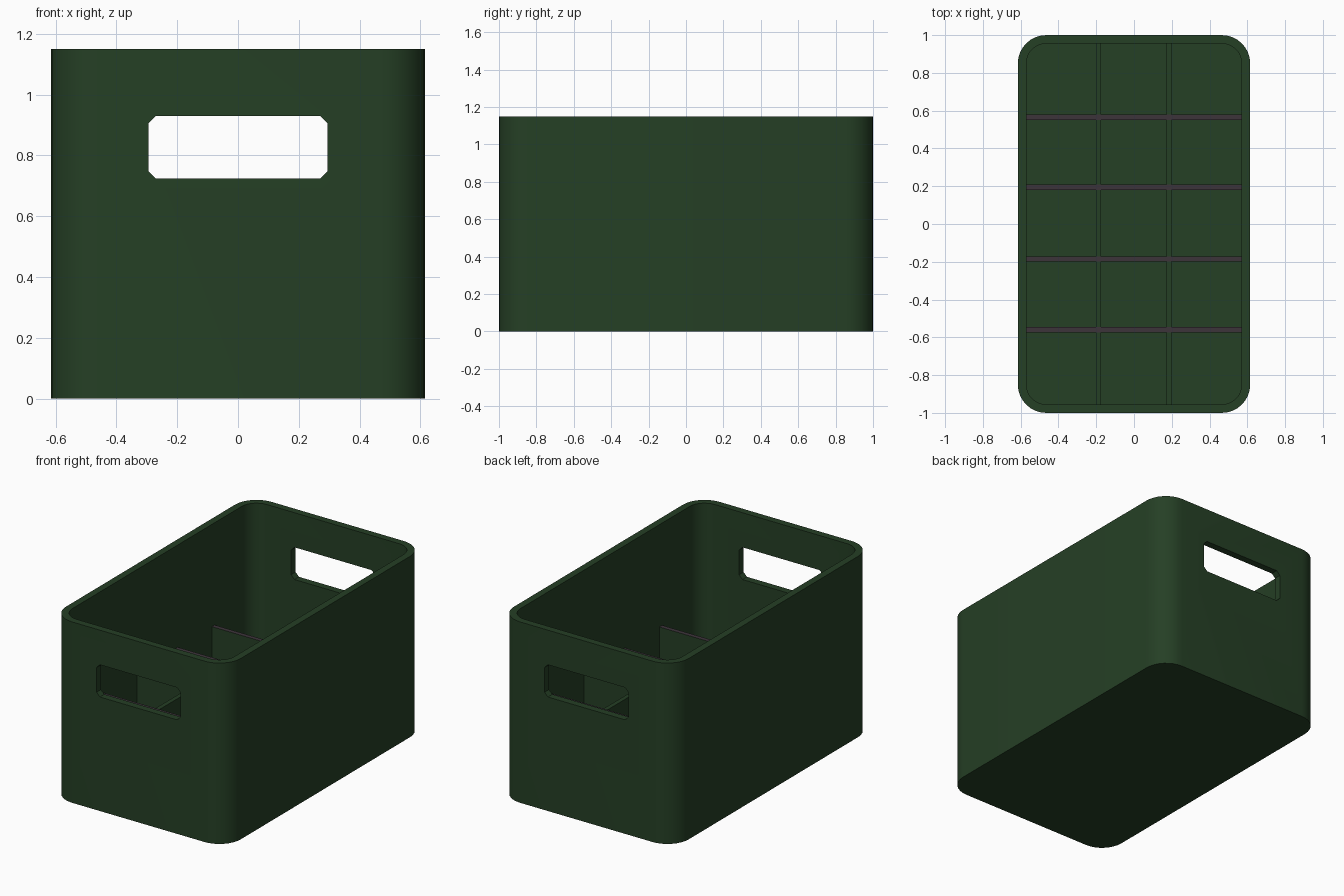
import bpy, bmesh, math

if "Cube" in bpy.data.objects:
    bpy.data.objects.remove(bpy.data.objects["Cube"])


def material(name, rgb):
    m = bpy.data.materials.new(name)
    m.diffuse_color = (*rgb, 1)
    m.use_nodes = True
    m.node_tree.nodes["Principled BSDF"].inputs["Base Color"].default_value = m.diffuse_color
    return m


green = material("dark_green", (0.0185, 0.050, 0.0185))
plum = material("plum_grey", (0.045, 0.034, 0.042))

HX, HY, HEIGHT = 0.615, 1.0, 1.15
WALL, FLOOR, RADIUS = 0.045, 0.04, 0.15
DIV_TOP, DIV_T = 0.50, 0.028


def rounded_rect(hx, hy, r, n=8):
    pts = []
    for k, (sx, sy) in enumerate([(1, 1), (-1, 1), (-1, -1), (1, -1)]):
        for i in range(n + 1):
            a = math.pi / 2 * (k + i / n)
            pts.append((sx * (hx - r) + r * math.cos(a), sy * (hy - r) + r * math.sin(a)))
    return pts


def finish(name, bm, mats):
    bmesh.ops.recalc_face_normals(bm, faces=bm.faces)
    me = bpy.data.meshes.new(name)
    bm.to_mesh(me)
    bm.free()
    for m in mats:
        me.materials.append(m)
    ob = bpy.data.objects.new(name, me)
    bpy.context.collection.objects.link(ob)
    return ob


def box(name, x0, x1, y0, y1, z0, z1, top=None):
    bm = bmesh.new()
    bmesh.ops.create_cube(bm, size=1)
    for v in bm.verts:
        v.co = (x1 if v.co.x > 0 else x0, y1 if v.co.y > 0 else y0, z1 if v.co.z > 0 else z0)
    bm.normal_update()
    if top:
        for f in bm.faces:
            f.material_index = 1 if f.normal.z > 0.5 else 0
    return finish(name, bm, [green, top] if top else [green])


# Bin shell: outer wall, rim, inner wall, floor
bm = bmesh.new()
outer = rounded_rect(HX, HY, RADIUS)
inner = rounded_rect(HX - WALL, HY - WALL, RADIUS - WALL)
loops = [[bm.verts.new((x, y, z)) for x, y in ring]
         for ring, z in ((outer, 0), (outer, HEIGHT), (inner, HEIGHT), (inner, FLOOR))]
for a, b in zip(loops, loops[1:]):
    for i in range(len(a)):
        j = (i + 1) % len(a)
        bm.faces.new((a[i], a[j], b[j], b[i]))
bm.faces.new(loops[0])
bm.faces.new(loops[-1])
shell = finish("bin_shell", bm, [green])

# Hand holes: one chamfered slot cut through both end walls
w, z0, z1, c = 0.295, 0.725, 0.93, 0.024
half = [(w - c, z0), (w, z0 + c), (w, z1 - c), (w - c, z1)]
slot = half + [(-x, z) for x, z in reversed(half)]
bm = bmesh.new()
face = bm.faces.new([bm.verts.new((x, -1.2, z)) for x, z in slot])
new = bmesh.ops.extrude_face_region(bm, geom=[face])["geom"]
bmesh.ops.translate(bm, vec=(0, 2.4, 0), verts=[v for v in new if isinstance(v, bmesh.types.BMVert)])
cutter = finish("hand_hole_cutter", bm, [green])
cutter.hide_render = True

bpy.context.view_layer.objects.active = shell
shell.select_set(True)
mod = shell.modifiers.new("hand_holes", 'BOOLEAN')
mod.operation, mod.solver, mod.object = 'DIFFERENCE', 'EXACT', cutter
bpy.ops.object.modifier_apply(modifier=mod.name)
bpy.data.objects.remove(cutter)
bpy.ops.object.shade_smooth_by_angle(angle=math.radians(30))

# Cross dividers with plum tops
ix, iy = HX - WALL + 0.005, HY - WALL + 0.005
for y in (-0.56, -0.185, 0.195, 0.565):
    box("cross_divider", -ix, ix, y - DIV_T / 2, y + DIV_T / 2, FLOOR - 0.01, DIV_TOP, plum)

# Lengthwise dividers
for x in (-0.188, 0.185):
    box("long_divider", x - DIV_T / 2, x + DIV_T / 2, -iy, iy, FLOOR - 0.01, DIV_TOP - 0.004)
